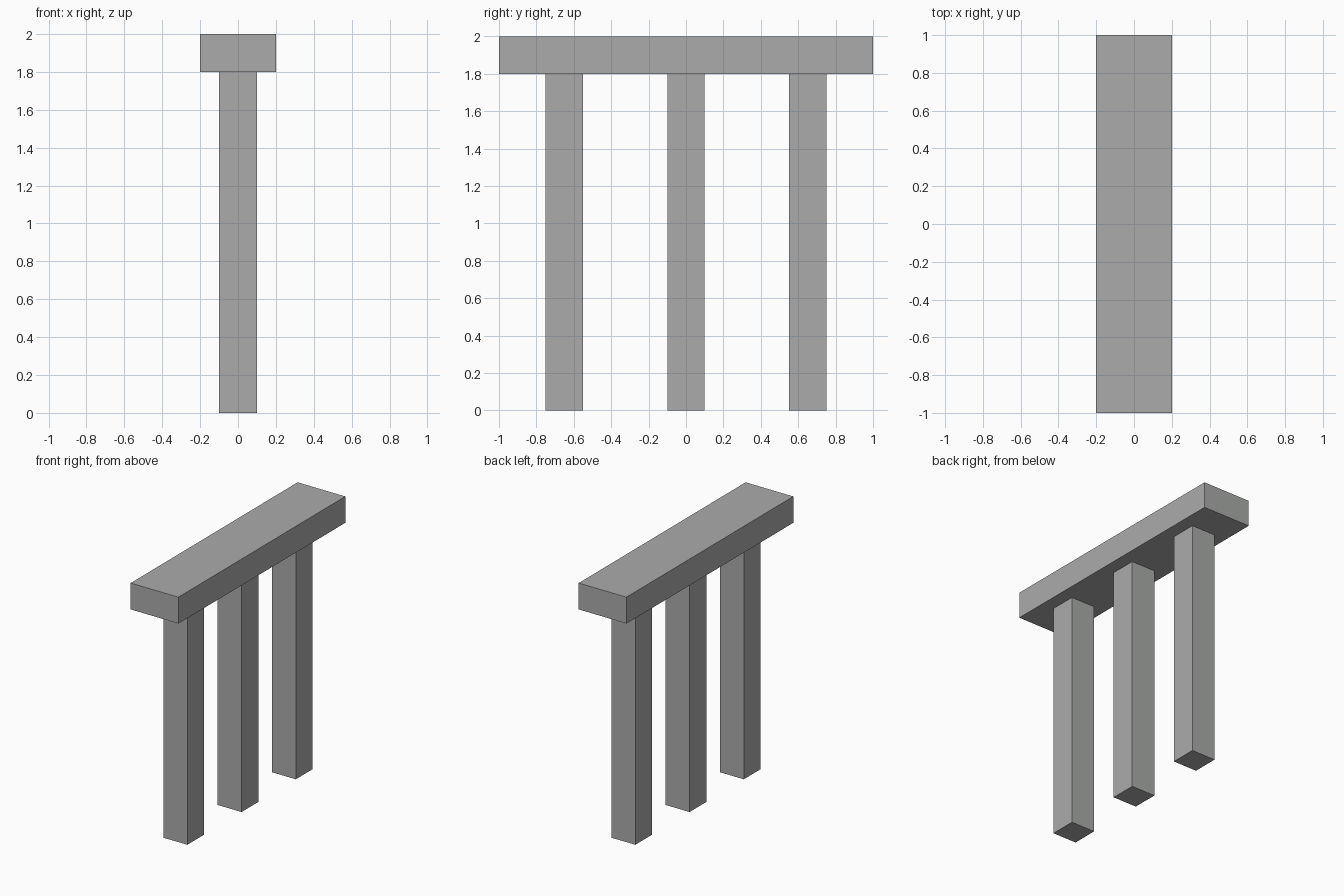
import bpy

if "Cube" in bpy.data.objects:
    bpy.data.objects.remove(bpy.data.objects["Cube"])

stone = bpy.data.materials.new("grey_stone")
stone.diffuse_color = (0.40, 0.41, 0.40, 1.0)
stone.use_nodes = True
stone.node_tree.nodes["Principled BSDF"].inputs["Base Color"].default_value = stone.diffuse_color


def box(name, size, centre):
    bpy.ops.mesh.primitive_cube_add(size=1, location=centre)
    obj = bpy.context.object
    obj.name = name
    obj.scale = size
    bpy.ops.object.transform_apply(location=False, rotation=False, scale=True)
    obj.data.materials.append(stone)
    return obj


# Horizontal beam across the top
box("top_beam", (0.4, 2.0, 0.2), (0, 0, 1.9))

# Three square posts evenly spaced under the beam
for label, y in (("front", -0.65), ("middle", 0.0), ("back", 0.65)):
    box(label + "_post", (0.2, 0.2, 1.8), (0, y, 0.9))
